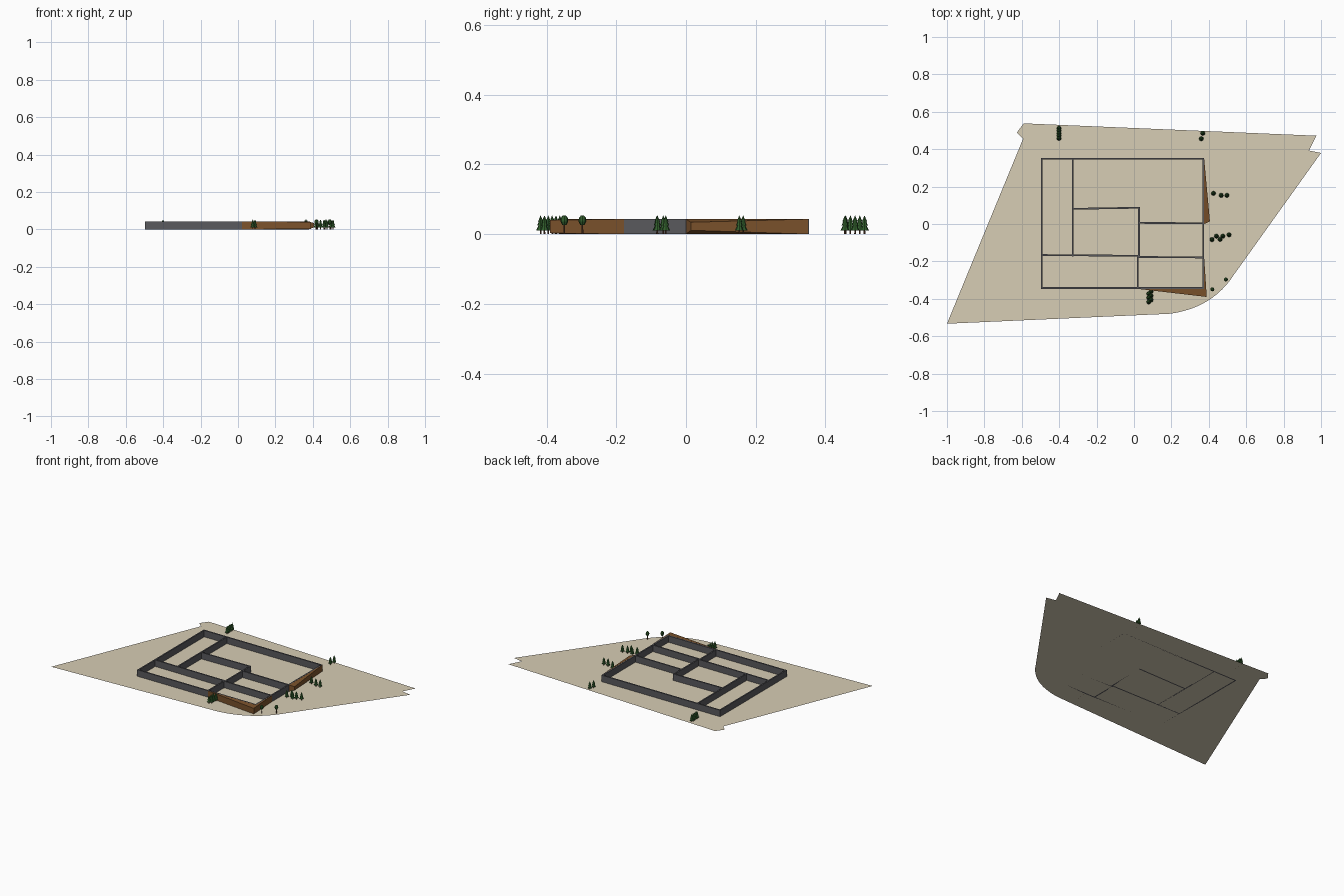
import bpy, bmesh, math
from mathutils import Vector

if "Cube" in bpy.data.objects:
    bpy.data.objects.remove(bpy.data.objects["Cube"])


def mat(name, rgb):
    m = bpy.data.materials.new(name)
    m.diffuse_color = (*rgb, 1)
    m.use_nodes = True
    m.node_tree.nodes["Principled BSDF"].inputs["Base Color"].default_value = m.diffuse_color
    return m


SAND = mat("sand", (0.68, 0.61, 0.46))
SLATE = mat("slate", (0.10, 0.10, 0.11))
EARTH = mat("earth", (0.20, 0.085, 0.025))
LEAF = mat("leaf", (0.03, 0.11, 0.025))
BARK = mat("bark", (0.12, 0.05, 0.025))
H = 0.043


def finish(name, bm, *mats):
    me = bpy.data.meshes.new(name)
    bm.to_mesh(me)
    bm.free()
    for m in mats:
        me.materials.append(m)
    ob = bpy.data.objects.new(name, me)
    bpy.context.collection.objects.link(ob)
    return ob


# Flat plot of land with one rounded corner (quadratic curve)
a, c, b = Vector((0.19, -0.48)), Vector((0.42, -0.45)), Vector((0.535, -0.27))
curve = [(1 - t) ** 2 * a + 2 * t * (1 - t) * c + t * t * b
         for t in [i / 12 for i in range(13)]]
outline = [(-1, -0.533)] + [tuple(p) for p in curve] + [
    (1, 0.38), (0.935, 0.393), (0.975, 0.472), (-0.59, 0.538),
    (-0.627, 0.488), (-0.593, 0.456)]
bm = bmesh.new()
bm.faces.new([bm.verts.new((x, y, 0)) for x, y in outline])
finish("ground_plot", bm, SAND)

# Walls: each is a box laid along a centre line
WALLS = [
    ("outer_left", -0.494, -0.342, -0.494, 0.349),
    ("outer_back", -0.494, 0.349, 0.37, 0.349),
    ("outer_right", 0.37, 0.349, 0.37, -0.342),
    ("outer_front", 0.37, -0.342, -0.494, -0.342),
    ("inner_left", -0.328, 0.349, -0.328, -0.168),
    ("inner_cross", -0.494, -0.166, 0.027, -0.17),
    ("inner_middle", 0.027, 0.085, 0.027, -0.17),
    ("inner_upper", -0.328, 0.081, 0.027, 0.087),
    ("inner_right", 0.027, 0.006, 0.37, 0.004),
    ("inner_lower", 0.02, -0.176, 0.37, -0.179),
    ("inner_front", 0.02, -0.17, 0.02, -0.342),
]
for name, x0, y0, x1, y1 in WALLS:
    p, q = Vector((x0, y0)), Vector((x1, y1))
    bpy.ops.mesh.primitive_cube_add(
        size=1, location=((x0 + x1) / 2, (y0 + y1) / 2, H / 2),
        rotation=(0, 0, math.atan2(y1 - y0, x1 - x0)))
    ob = bpy.context.object
    ob.name = name + "_wall"
    ob.scale = ((q - p).length + 0.009, 0.009, H)
    ob.data.materials.append(SLATE)


# Earth wedges against the walls: ring of (x, y, low z, high z)
def wedge(name, ring):
    bm = bmesh.new()
    low = [bm.verts.new((x, y, z0)) for x, y, z0, z1 in ring]
    top = [bm.verts.new((x, y, z1)) for x, y, z0, z1 in ring]
    n = len(ring)
    bm.faces.new(low[::-1])
    bm.faces.new(top)
    for i in range(n):
        j = (i + 1) % n
        bm.faces.new((low[i], low[j], top[j], top[i]))
    bmesh.ops.triangulate(bm, faces=[f for f in bm.faces if len(f.verts) > 4])
    bmesh.ops.recalc_face_normals(bm, faces=bm.faces)
    finish(name, bm, EARTH)


wedge("right_bank", [(0.375, 0.0, 0, H), (0.406, 0.014, 0.011, 0.034),
                     (0.375, 0.35, 0, H)])
wedge("front_bank", [(0.022, -0.347, 0, H), (0.389, -0.39, 0.003, 0.04),
                     (0.375, -0.347, 0, H)])
wedge("corner_bank", [(0.375, -0.347, 0, H), (0.389, -0.39, 0.003, 0.04),
                      (0.375, -0.178, 0, H)])


# Trees: bark trunk plus tiers of (base z, top z, base radius, top radius)
def tree(name, x, y, trunk, tiers):
    bm = bmesh.new()

    def cone(z0, z1, r0, r1, idx):
        old = set(bm.faces)
        res = bmesh.ops.create_cone(bm, cap_ends=True, segments=8,
                                    radius1=r0, radius2=r1, depth=z1 - z0)
        bmesh.ops.translate(bm, verts=res["verts"], vec=(x, y, (z0 + z1) / 2))
        for f in set(bm.faces) - old:
            f.material_index = idx

    cone(0, trunk, 0.0025, 0.002, 1)
    for t in tiers:
        cone(*t, 0)
    finish(name, bm, LEAF, BARK)


FIR = [(0.011, 0.029, 0.0125, 0.004), (0.024, 0.042, 0.010, 0.003),
       (0.036, 0.054, 0.0075, 0.0)]
ROUND = [(0.026, 0.036, 0.006, 0.011), (0.036, 0.046, 0.011, 0.0105),
         (0.046, 0.054, 0.0105, 0.004)]
firs = [(-0.401, 0.458 + 0.0135 * i) for i in range(5)]
firs += [(0.085 + 0.006 * (-1) ** i, -0.362 - 0.011 * i) for i in range(6)]
firs += [(0.36, 0.456), (0.368, 0.485), (0.425, 0.164), (0.466, 0.153),
         (0.497, 0.153), (0.417, -0.083), (0.46, -0.082), (0.441, -0.065),
         (0.475, -0.065), (0.508, -0.058)]
for i, (x, y) in enumerate(firs):
    tree(f"fir_tree_{i + 1}", x, y, 0.014, FIR)
for i, (x, y) in enumerate([(0.419, -0.349), (0.491, -0.297)]):
    tree(f"round_tree_{i + 1}", x, y, 0.03, ROUND)
